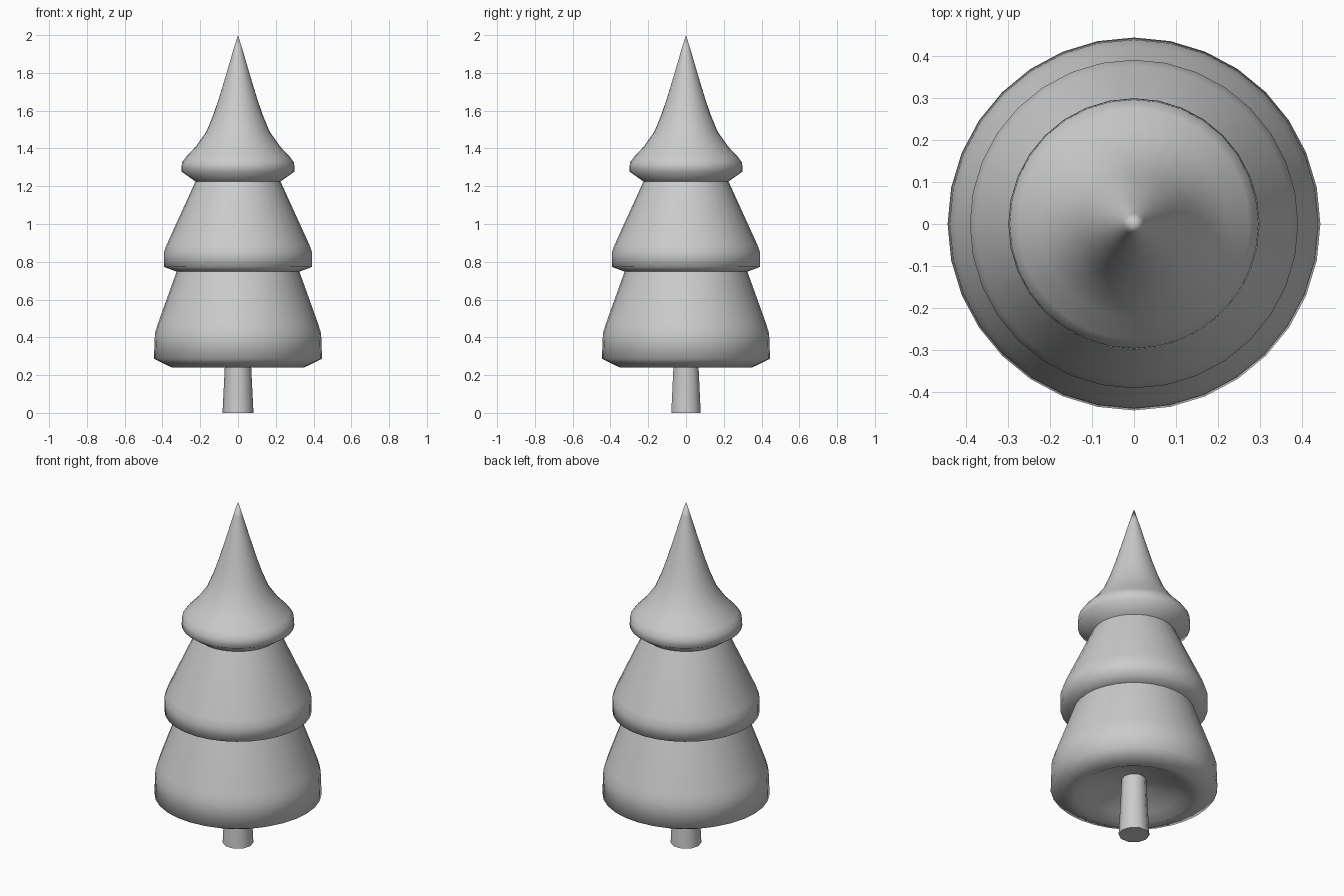
import bpy, math

if "Cube" in bpy.data.objects:
    bpy.data.objects.remove(bpy.data.objects["Cube"])


def lathe(name, profile, sides, angle=75, cap_start=False):
    """Spin (radius, z) points around z; zero radius becomes a pole."""
    verts, rings, faces = [], [], []
    for r, z in profile:
        if r == 0:
            rings.append([len(verts)] * sides)
            verts.append((0, 0, z))
        else:
            rings.append(list(range(len(verts), len(verts) + sides)))
            for i in range(sides):
                a = 2 * math.pi * i / sides
                verts.append((r * math.cos(a), r * math.sin(a), z))
    for lo, hi in zip(rings, rings[1:]):
        for i in range(sides):
            j = (i + 1) % sides
            quad = [lo[i], lo[j], hi[j], hi[i]]
            faces.append(list(dict.fromkeys(quad)))
    if cap_start:
        faces.append(rings[0][::-1])
    mesh = bpy.data.meshes.new(name)
    mesh.from_pydata(verts, [], faces)
    obj = bpy.data.objects.new(name, mesh)
    bpy.context.collection.objects.link(obj)
    bpy.ops.object.select_all(action='DESELECT')
    bpy.context.view_layer.objects.active = obj
    obj.select_set(True)
    bpy.ops.object.shade_smooth_by_angle(angle=math.radians(angle))
    return obj


# Trunk, tapered, running up into the hollow underside
lathe("trunk", [(0.082, 0), (0.07, 0.24), (0.066, 0.35)], 10, 50, cap_start=True)

# Bottom tier with dished underside
lathe("lower_foliage", [(0, 0.345), (0.12, 0.33), (0.25, 0.275), (0.31, 0.245),
                        (0.35, 0.24), (0.445, 0.287), (0.44, 0.42),
                        (0.425, 0.47), (0.325, 0.748)], 32)

# Middle tier
lathe("middle_foliage", [(0.325, 0.748), (0.392, 0.773), (0.392, 0.85),
                         (0.378, 0.89), (0.225, 1.225)], 32)

# Top tier, flaring cone to a point
lathe("upper_foliage", [(0.225, 1.225), (0.30, 1.278), (0.297, 1.325),
                        (0.275, 1.355), (0.223, 1.41), (0.167, 1.49),
                        (0.13, 1.58), (0.101, 1.665), (0.06, 1.80),
                        (0.025, 1.92), (0, 2.0)], 32)
